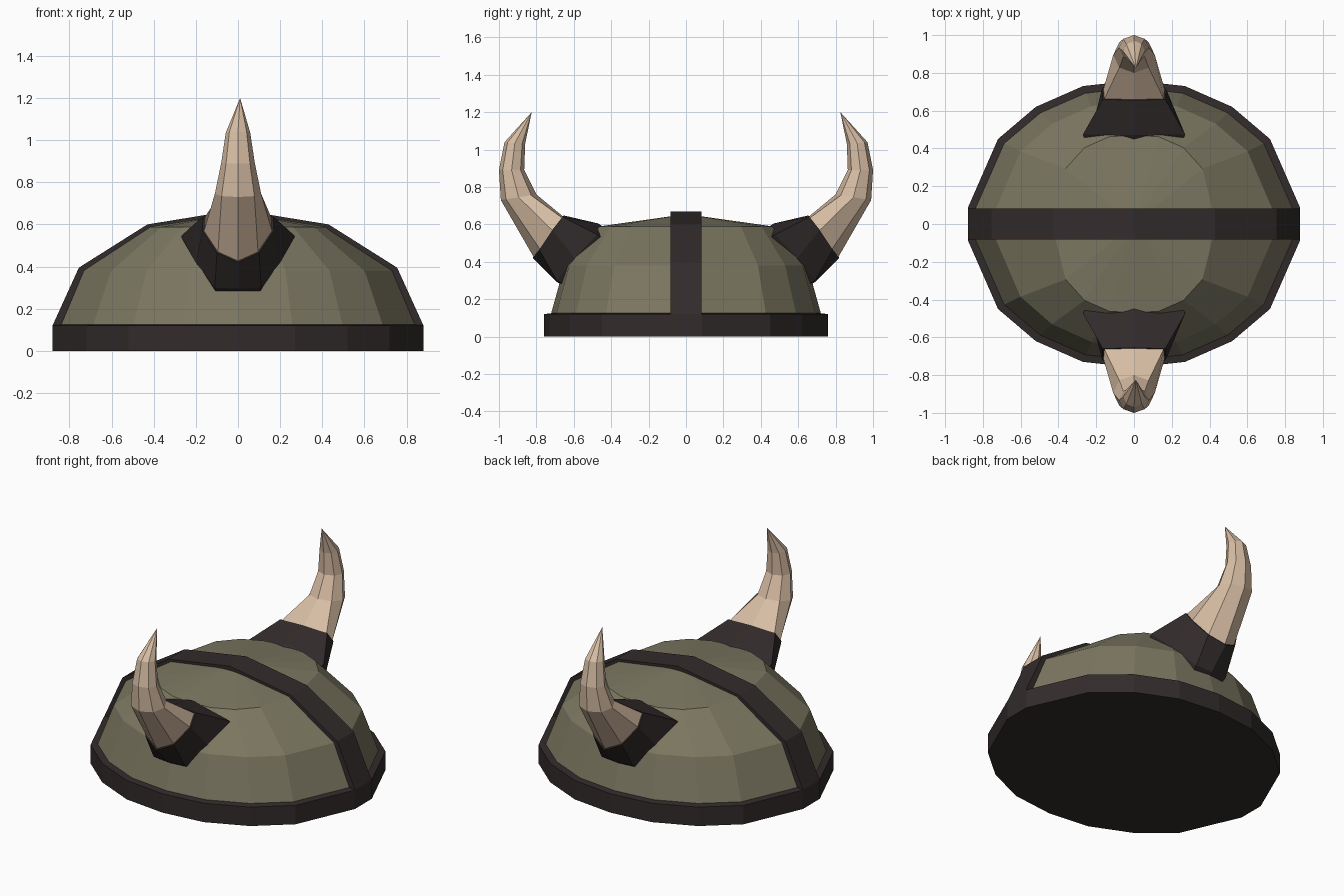
import bpy
import math
from mathutils import Vector

if "Cube" in bpy.data.objects:
    bpy.data.objects.remove(bpy.data.objects["Cube"])


def material(name, rgb):
    m = bpy.data.materials.new(name)
    m.diffuse_color = (*rgb, 1)
    m.use_nodes = True
    m.node_tree.nodes["Principled BSDF"].inputs["Base Color"].default_value = m.diffuse_color
    return m


OLIVE = material("olive_metal", (0.20, 0.185, 0.12))
DARK = material("dark_trim", (0.032, 0.024, 0.024))
BONE = material("bone", (0.68, 0.51, 0.37))


def loft(name, rings, mat, cap_start=True, cap_end=True, tip=None):
    """Skin a list of equal-length closed rings, optionally ending in a point."""
    n = len(rings[0])
    verts = [tuple(p) for r in rings for p in r]
    faces = []
    for k in range(len(rings) - 1):
        for i in range(n):
            j = (i + 1) % n
            faces.append((k * n + i, k * n + j, (k + 1) * n + j, (k + 1) * n + i))
    last = (len(rings) - 1) * n
    if tip:
        verts.append(tip)
        faces += [(last + i, last + (i + 1) % n, len(verts) - 1) for i in range(n)]
    elif cap_end:
        faces.append(tuple(last + i for i in range(n)))
    if cap_start:
        faces.append(tuple(reversed(range(n))))
    me = bpy.data.meshes.new(name)
    me.from_pydata(verts, [], faces)
    me.materials.append(mat)
    ob = bpy.data.objects.new(name, me)
    bpy.context.collection.objects.link(ob)
    # consistent outward normals
    import bmesh
    bm = bmesh.new()
    bm.from_mesh(me)
    bmesh.ops.recalc_face_normals(bm, faces=bm.faces)
    bm.to_mesh(me)
    bm.free()
    return ob


# 18-sided oval outline shared by rim and dome
QUARTER = [(0.88, 0.085), (0.72, 0.45), (0.52, 0.62), (0.27, 0.73)]
OUTLINE = (QUARTER + [(0, 0.76)] + [(-x, y) for x, y in reversed(QUARTER)]
           + [(-x, -y) for x, y in QUARTER] + [(0, -0.76)]
           + [(x, -y) for x, y in reversed(QUARTER)])


def oval(rx, ry, z, power=2.0):
    pts = []
    for x, y in OUTLINE:
        u, v = x / 0.88, y / 0.76
        k = math.hypot(u, v) / (abs(u) ** power + abs(v) ** power) ** (1 / power)
        k = k if power > 2 else 1
        pts.append((u * k * rx, v * k * ry, z))
    return pts


# Rim band, closed underneath
loft("rim_band", [oval(0.88, 0.76, 0), oval(0.88, 0.76, 0.12),
                  oval(0.84, 0.72, 0.125)], DARK, cap_end=False)

# Dome
loft("dome", [oval(0.845, 0.725, 0.11), oval(0.735, 0.65, 0.38),
              oval(0.42, 0.47, 0.588, 2.4)], OLIVE, cap_start=False,
     tip=(0, 0, 0.655))

# Crest strip running over the dome from side to side
half = [(0.88, 0.12), (0.755, 0.395), (0.43, 0.60)]
path = half + [(0, 0.67)] + [(-x, z) for x, z in reversed(half)]
W = 0.082
loft("crest_strip", [[(x, -W, z), (x, W, z), (x * 0.94, W, z * 0.93),
                      (x * 0.94, -W, z * 0.93)] for x, z in path], DARK)


def mirrored_ring(pts, side):
    """Five points from top to bottom centre become a ring of eight."""
    full = pts + [(-x, y, z) for x, y, z in reversed(pts[1:-1])]
    return [Vector((x, side * y, z)) for x, y, z in full]


def horn_ring(inner, outer, w, side):
    """Eight-sided section between an inner and outer (y, z) point."""
    a, b = Vector(inner), Vector(outer)
    c, d = (a + b) / 2, (a - b) / 2
    ring = []
    for i in range(8):
        t = i * math.pi / 4
        p = c + d * math.cos(t)
        ring.append(Vector((w * math.sin(t), side * p.x, p.y)))
    return ring


BASE = [(0, 0.47, 0.605), (0.27, 0.475, 0.545), (0.20, 0.595, 0.42),
        (0.11, 0.69, 0.30), (0, 0.695, 0.295)]
SOCKET = [(0, 0.655, 0.648), (0.165, 0.66, 0.64), (0.17, 0.715, 0.57),
          (0.10, 0.785, 0.465), (0, 0.82, 0.42)]
ROOT = [(x * 0.85, y - 0.12, z - 0.08) for x, y, z in BASE]

for side, label in ((-1, "front"), (1, "back")):
    # Horn socket, rooted inside the dome
    socket = mirrored_ring(SOCKET, side)
    loft(label + "_horn_socket", [mirrored_ring(ROOT, side),
         mirrored_ring(BASE, side), socket], DARK, cap_start=False)
    # Curved tapering horn
    c = sum(socket, Vector()) / 8
    start = [c + (p - c) * 0.95 for p in socket]
    loft(label + "_horn", [start,
         horn_ring((0.80, 0.76), (0.99, 0.73), 0.11, side),
         horn_ring((0.865, 0.89), (1.0, 0.89), 0.08, side),
         horn_ring((0.86, 1.03), (0.97, 1.04), 0.058, side)],
         BONE, tip=(0.01, side * 0.825, 1.20))
